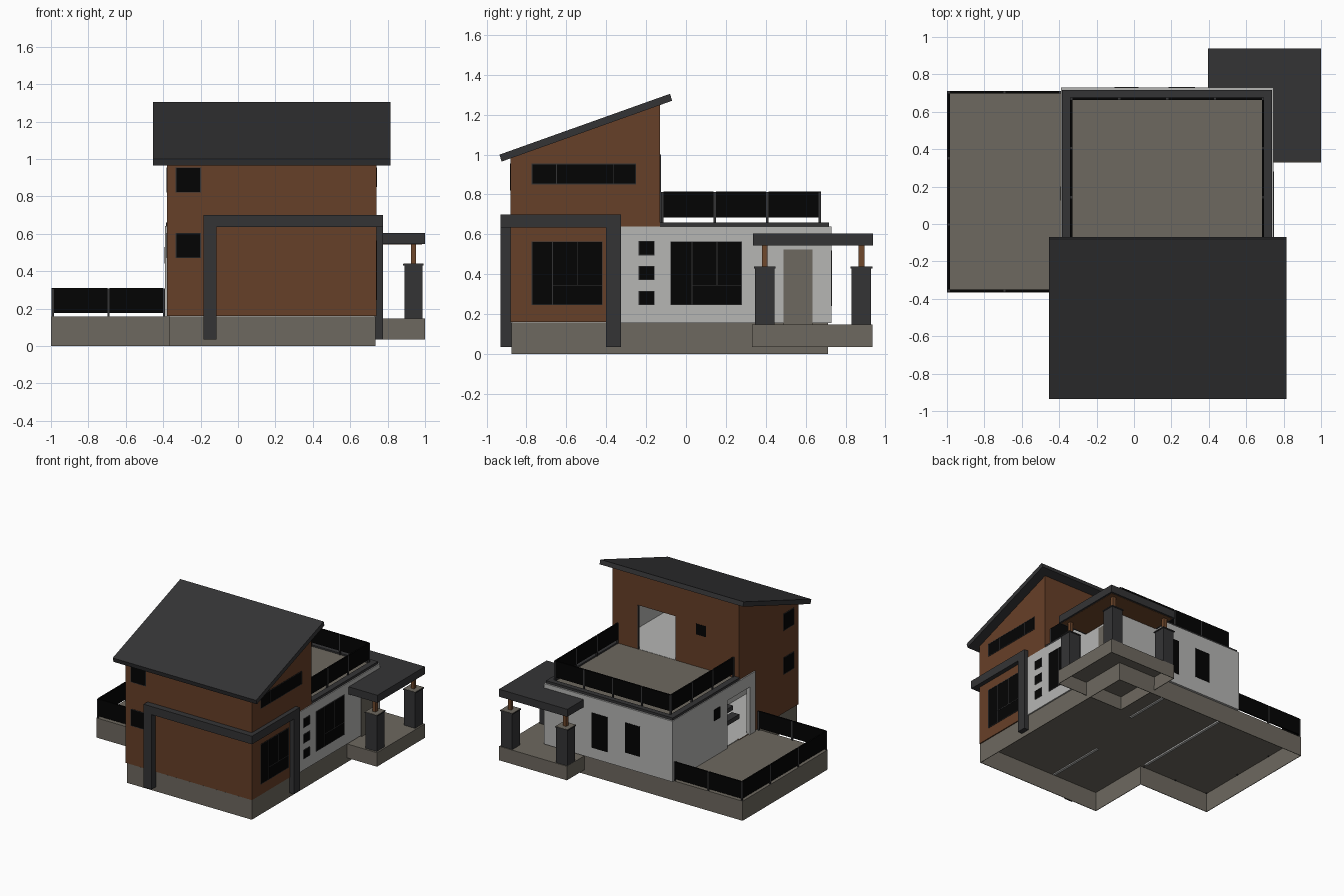
import bpy, bmesh
from mathutils import Vector

if "Cube" in bpy.data.objects:
    bpy.data.objects.remove(bpy.data.objects["Cube"])


def mat(name, r, g, b):
    m = bpy.data.materials.new(name)
    m.diffuse_color = (r, g, b, 1)
    m.use_nodes = True
    m.node_tree.nodes["Principled BSDF"].inputs["Base Color"].default_value = m.diffuse_color
    return m


STONE = mat("taupe_stone", .155, .14, .115)
BROWN = mat("brown_cladding", .134, .05, .021)
GREY = mat("light_grey_render", .465, .465, .455)
DARK = mat("dark_grey", .034, .034, .036)
BLACK = mat("black_glass", .001, .001, .001)
TIMBER = mat("timber", .16, .065, .025)


def finish(name, bm, m, inner=None):
    """inner = (direction, material): recolour the faces looking that way."""
    bmesh.ops.recalc_face_normals(bm, faces=bm.faces)
    bm.normal_update()
    me = bpy.data.meshes.new(name)
    me.materials.append(m)
    if inner:
        me.materials.append(inner[1])
        for f in bm.faces:
            f.material_index = int(f.normal.dot(Vector(inner[0])) > .9)
    bm.to_mesh(me)
    bm.free()
    ob = bpy.data.objects.new(name, me)
    bpy.context.collection.objects.link(ob)
    return ob


def box(name, x0, x1, y0, y1, z0, z1, m, inner=None):
    bm = bmesh.new()
    bmesh.ops.create_cube(bm, size=1)
    for v in bm.verts:
        v.co = (x1 if v.co.x > 0 else x0, y1 if v.co.y > 0 else y0, z1 if v.co.z > 0 else z0)
    return finish(name, bm, m, inner)


def prism(name, profile, x0, x1, m, inner=None):
    """Extrude a (y, z) profile along x."""
    bm = bmesh.new()
    f = bm.faces.new([bm.verts.new((x0, y, z)) for y, z in profile])
    ext = bmesh.ops.extrude_face_region(bm, geom=[f])["geom"]
    bmesh.ops.translate(bm, vec=(x1 - x0, 0, 0), verts=[g for g in ext if isinstance(g, bmesh.types.BMVert)])
    return finish(name, bm, m, inner)


def plinth(name, outline, z0, z1, m):
    """Base with a top slab and side walls, open underneath."""
    bm = bmesh.new()
    f = bm.faces.new([bm.verts.new((x, y, z1)) for x, y in outline])
    ext = bmesh.ops.extrude_edge_only(bm, edges=list(f.edges))["geom"]
    bmesh.ops.translate(bm, vec=(0, 0, z0 - z1), verts=[g for g in ext if isinstance(g, bmesh.types.BMVert)])
    ob = finish(name, bm, m)
    mod = ob.modifiers.new("thickness", "SOLIDIFY")
    mod.thickness = .006
    mod.offset = -1


def plate(name, axis, c, sign, u0, u1, z0, z1, t, m):
    """Thin plate standing on the wall plane axis = c."""
    a, b = sorted((c - sign * .004, c + sign * t))
    if axis == "x":
        return box(name, a, b, u0, u1, z0, z1, m)
    return box(name, u0, u1, a, b, z0, z1, m)


def window(name, axis, c, sign, u0, u1, z0, z1, vbars=(), hbars=(), w=.004):
    plate(name + "_glass", axis, c, sign, u0, u1, z0, z1, .002, BLACK)
    bars = [(u0, u0 + w, z0, z1), (u1 - w, u1, z0, z1), (u0, u1, z0, z0 + w), (u0, u1, z1 - w, z1)]
    bars += [(u - w / 2, u + w / 2, a, b) for u, a, b in vbars]
    bars += [(a, b, z - w / 2, z + w / 2) for z, a, b in hbars]
    for a, b, c0, c1 in bars:
        plate(name + "_frame", axis, c, sign, a, b, c0, c1, .0035, DARK)


def railing(name, p0, p1, base, z0, z1, n):
    """Straight glass balustrade with n panels between posts."""
    p0, p1 = Vector(p0), Vector(p1)
    d = (p1 - p0) / n
    u = d.normalized()
    t, h = .006, .006
    for i in range(n + 1):
        p = p0 + d * i
        box(name + "_post", p.x - h, p.x + h, p.y - h, p.y + h, base, z1 - .002, DARK)
        if i < n:
            a, b = p + u * h, p + d - u * h
            box(name + "_panel", min(a.x, b.x) - t * abs(u.y), max(a.x, b.x) + t * abs(u.y),
                min(a.y, b.y) - t * abs(u.x), max(a.y, b.y) + t * abs(u.x), z0, z1, BLACK)


# Hollow stone bases
plinth("stone_plinth", [(-.37, -.875), (.735, -.875), (.735, .712), (-1, .712), (-1, -.365), (-.37, -.365)],
       0, .157, STONE)
plinth("porch_slab", [(.4, .33), (1, .33), (1, .935), (.4, .935)], .035, .147, STONE)
box("ground_floor", -.37, .73, -.87, .71, .155, .162, GREY)

# Brown tower walls with light inner faces
side = [(-.88, .16), (-.13, .16), (-.13, 1.262), (-.88, .995)]
prism("tower_right_wall", side, .72, .74, BROWN, ((-1, 0, 0), GREY))
left = prism("tower_left_wall", side, -.38, -.36, BROWN, ((1, 0, 0), GREY))
box("tower_front_wall", -.379, .739, -.88, -.86, .16, .995, BROWN, ((0, 1, 0), GREY))
for a, b, z0, z1 in ((-.379, .185, .64, 1.262), (.515, .739, .64, 1.262), (.185, .515, 1.0, 1.262)):
    box("tower_back_wall", a, b, -.15, -.13, z0, z1, BROWN, ((0, -1, 0), GREY))
plate("roof_door_frame", "y", -.13, 1, .507, .517, .65, 1.0, .004, DARK)
prism("sloped_roof", [(-.925, .965), (-.07, 1.27), (-.08, 1.305), (-.935, 1.0)], -.455, .815, DARK)

# Grey ground floor wing
box("wing_right_wall", .722, .746, -.33, .73, .155, .64, GREY)
box("wing_back_wall", -.39, .746, .71, .73, .155, .64, GREY)
for a, b, z0, z1 in ((-.32, -.25, .155, .64), (.03, .73, .155, .64), (-.25, .03, .54, .64)):
    box("wing_left_wall", -.39, -.37, a, b, z0, z1, GREY)
box("wing_left_wall_foot", -.39, -.37, -.32, .7, .142, .156, GREY)
# terrace opening cut through the tower wall
cut = box("terrace_opening_cutter", -.5, -.3, -.25, .03, .165, .54, GREY)
cut.hide_render = True
cut.hide_viewport = True
mod = left.modifiers.new("opening", "BOOLEAN")
mod.operation = "DIFFERENCE"
mod.object = cut
# Stairs and inner partitions
for i in range(7):
    box("stair_tread", -.22 + .055 * i, -.155 + .055 * i, -.36, -.02, .2 + .055 * i, .235 + .055 * i, DARK)
box("partition_wall", .14, .16, .14, .71, .145, .615, GREY)
box("partition_wall", .03, .05, -.86, -.37, .145, .615, GREY)

# Upper floor, roof terrace and its dark rim
box("upper_room_floor", -.36, .72, -.86, -.13, .615, .65, GREY)
box("roof_terrace_floor", -.36, .72, -.13, .7, .615, .648, STONE)
box("rim_right", .69, .738, -.13, .717, .635, .66, DARK)
box("rim_left", -.384, -.335, -.13, .717, .635, .66, DARK)
box("rim_back", -.384, .738, .675, .717, .635, .66, DARK)
railing("roof_rail_right", (.69, -.12), (.69, .67), .65, .685, .815, 3)
railing("roof_rail_left", (-.335, -.12), (-.335, .67), .65, .685, .815, 3)
railing("roof_rail_back", (-.335, .67), (.69, .67), .65, .685, .815, 4)

# Lower terrace railing
railing("terrace_rail_front", (-.99, -.357), (-.395, -.357), .15, .175, .31, 2)
railing("terrace_rail_back", (-.99, .705), (-.395, .705), .15, .175, .31, 2)
railing("terrace_rail_left", (-.99, -.357), (-.99, .705), .15, .175, .31, 3)

# Dark portal frame wrapping the front right corner
box("portal_front_beam", -.185, .775, -.93, -.878, .635, .7, DARK)
box("portal_side_beam", .738, .775, -.93, -.325, .635, .7, DARK)
box("portal_front_leg", -.185, -.115, -.93, -.874, .035, .635, DARK)
box("portal_side_leg", .734, .775, -.4, -.325, .035, .635, DARK)

# Porch
box("porch_roof", .395, 1, .335, .937, .545, .605, DARK)
box("porch_ceiling", .41, .985, .35, .922, .543, .546, TIMBER)
for x, y in ((.938, .395), (.938, .88), (.45, .88)):
    box("porch_column", x - .049, x + .049, y - .049, y + .049, .145, .432, DARK)
    box("porch_column_rim", x - .055, x + .055, y - .055, y + .055, .43, .438, DARK)
    box("porch_column_cap", x - .053, x + .053, y - .053, y + .053, .435, .44, STONE)
    box("porch_post", x - .014, x + .014, y - .014, y + .014, .44, .545, TIMBER)
plate("entry_door", "x", .746, 1, .49, .635, .147, .525, .005, STONE)

# Tower windows: front and left corner pairs, right side
for z0, z1 in ((.82, .955), (.47, .605)):
    window("front_window", "y", -.88, -1, -.333, -.198, z0, z1)
    window("left_window", "x", -.38, -1, -.82, -.69, z0, z1)
window("upper_strip_window", "x", .74, 1, -.775, -.25, .85, .955,
       [(-.65, .85, .955), (-.365, .85, .955)])
window("tower_side_window", "x", .74, 1, -.775, -.418, .245, .565,
       [(-.67, .245, .565), (-.545, .345, .565)], [(.345, -.67, -.418)])
plate("tower_back_window", "y", -.13, 1, -.088, 0, .905, .99, .003, BLACK)

# Wing windows
window("wing_side_window", "x", .746, 1, -.078, .28, .245, .565,
       [(.03, .245, .565), (.155, .345, .565)], [(.345, .03, .28)])
for z in (.245, .37, .495):
    window("small_square_window", "x", .746, 1, -.238, -.157, z, z + .072)
plate("wing_back_window_tall", "y", .73, 1, .185, .325, .24, .52, .003, BLACK)
plate("wing_back_window", "y", .73, 1, -.105, .025, .28, .52, .003, BLACK)
plate("wing_left_window", "x", -.39, -1, .125, .2, .44, .53, .003, BLACK)
